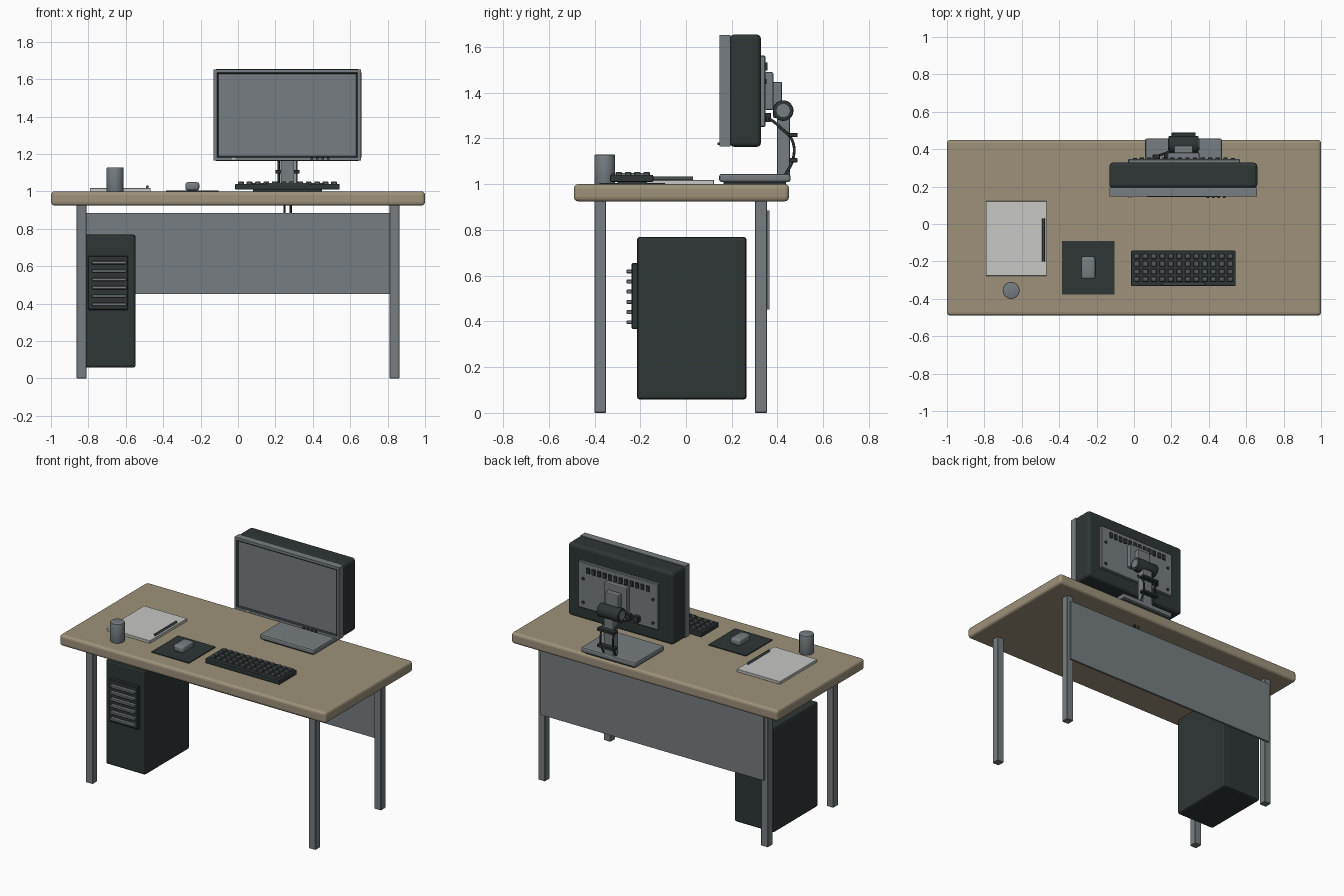
import bpy, bmesh
from mathutils import Matrix, Vector

if "Cube" in bpy.data.objects:
    bpy.data.objects.remove(bpy.data.objects["Cube"])


def material(name, r, g, b):
    m = bpy.data.materials.new(name)
    m.use_nodes = True
    m.diffuse_color = (r, g, b, 1)
    m.node_tree.nodes["Principled BSDF"].inputs["Base Color"].default_value = (r, g, b, 1)
    return m


WOOD = material("tan wood", 0.34, 0.285, 0.195)
GREY = material("steel grey", 0.18, 0.205, 0.22)
DARK = material("charcoal", 0.027, 0.037, 0.036)
KEY = material("key grey", 0.085, 0.1, 0.105)
PAPER = material("paper", 0.57, 0.57, 0.56)


def finish(name, bm, *mats):
    mesh = bpy.data.meshes.new(name)
    bm.to_mesh(mesh)
    bm.free()
    for m in mats:
        mesh.materials.append(m)
    ob = bpy.data.objects.new(name, mesh)
    bpy.context.scene.collection.objects.link(ob)
    return ob


def box_mesh(x, y, z, bevel=0, segments=2):
    """Box between (low, high) limits on each axis, with rounded edges."""
    bm = bmesh.new()
    lo, hi = Vector((x[0], y[0], z[0])), Vector((x[1], y[1], z[1]))
    size = hi - lo
    bmesh.ops.create_cube(bm, size=1, matrix=Matrix.Translation((lo + hi) / 2)
                          @ Matrix.Diagonal((*size, 1)))
    if bevel:
        bmesh.ops.bevel(bm, geom=bm.edges[:], offset=bevel, segments=segments,
                        profile=0.5, affect='EDGES')
    return bm


def box(name, x, y, z, mat, bevel=0, segments=2):
    return finish(name, box_mesh(x, y, z, bevel, segments), mat)


def smooth(ob):
    bpy.ops.object.select_all(action='DESELECT')
    ob.select_set(True)
    bpy.context.view_layer.objects.active = ob
    bpy.ops.object.shade_smooth_by_angle()


def cylinder(name, centre, radius, length, axis, mat, bevel=0, sides=32):
    bm = bmesh.new()
    turn = Vector((0, 0, 1)).rotation_difference(Vector(axis)).to_matrix().to_4x4()
    bmesh.ops.create_cone(bm, cap_ends=True, segments=sides, radius1=radius, radius2=radius,
                          depth=length, matrix=Matrix.Translation(centre) @ turn)
    if bevel:
        rims = [e for e in bm.edges if any(len(f.verts) > 4 for f in e.link_faces)]
        bmesh.ops.bevel(bm, geom=rims, offset=bevel, segments=2, profile=0.5, affect='EDGES')
    ob = finish(name, bm, mat)
    smooth(ob)
    return ob


def repeat(ob, count, step):
    mod = ob.modifiers.new("Repeat", 'ARRAY')
    mod.count = count
    mod.use_relative_offset = False
    mod.use_constant_offset = True
    mod.constant_offset_displace = step


def cable(name, points, radius):
    curve = bpy.data.curves.new(name, 'CURVE')
    curve.dimensions = '3D'
    curve.bevel_depth = radius
    curve.bevel_resolution = 2
    curve.use_fill_caps = True
    spline = curve.splines.new('BEZIER')
    spline.bezier_points.add(len(points) - 1)
    for p, co in zip(spline.bezier_points, points):
        p.co = co
        p.handle_left_type = p.handle_right_type = 'AUTO'
    curve.materials.append(DARK)
    ob = bpy.data.objects.new(name, curve)
    bpy.context.scene.collection.objects.link(ob)


# Desk
box("desk_top", (-1, 1), (-0.49, 0.45), (0.925, 1), WOOD, 0.018, 3)
for side, x in (("right", -0.837), ("left", 0.837)):
    for end, y in (("front", -0.375), ("back", 0.328)):
        box(f"{end}_{side}_leg", (x - 0.026, x + 0.026), (y - 0.026, y + 0.026),
            (0, 0.93), GREY, 0.003, 1)
box("modesty_panel", (-0.84, 0.84), (0.352, 0.366), (0.452, 0.885), GREY)

# Computer tower
box("tower_case", (-0.845, -0.547), (-0.215, 0.265), (0.058, 0.77), DARK, 0.014)
box("vent_panel", (-0.802, -0.587), (-0.238, -0.21), (0.367, 0.655), DARK, 0.004, 1)
fins = box("vent_fins", (-0.782, -0.597), (-0.26, -0.235), (0.388, 0.405), GREY, 0.003, 1)
repeat(fins, 6, (0, 0, 0.0445))

# Monitor front: bezel, dark rim and sunken screen
bm = box_mesh((-0.13, 0.657), (0.147, 0.195), (1.165, 1.653))
bm.normal_update()
screen = next(f for f in bm.faces if f.normal.y < -0.9)
bmesh.ops.inset_region(bm, faces=[screen], thickness=0.025)
rim = bmesh.ops.inset_region(bm, faces=[screen], thickness=0.011, depth=-0.009)["faces"]
for f in rim:
    f.material_index = 1
screen.material_index = 0
finish("monitor_front", bm, GREY, DARK)
box("monitor_shell", (-0.132, 0.659), (0.192, 0.328), (1.163, 1.655), DARK, 0.02, 3)
buttons = box("monitor_buttons", (0.388, 0.402), (0.138, 0.15), (1.171, 1.183), DARK)
repeat(buttons, 4, (0.0295, 0, 0))
box("power_light", (-0.031, -0.013), (0.142, 0.15), (1.172, 1.182), PAPER)

# Monitor back: plate, vent slots and screws
box("back_plate", (-0.032, 0.567), (0.32, 0.347), (1.25, 1.563), GREY, 0.004, 1)
slots = box("back_slots", (0.03, 0.053), (0.34, 0.356), (1.497, 1.533), DARK)
repeat(slots, 12, (0.0407, 0, 0))
for x in (0.005, 0.53):
    for z in (1.29, 1.45):
        cylinder("plate_screw", (x, 0.349, z), 0.011, 0.008, (0, 1, 0), DARK, sides=12)

# Monitor mount and stand
box("mount_plate", (0.18, 0.35), (0.345, 0.382), (1.325, 1.49), GREY, 0.006)
box("mount_block", (0.215, 0.315), (0.38, 0.42), (1.29, 1.447), GREY, 0.006)
cylinder("tilt_hinge", (0.265, 0.425, 1.322), 0.045, 0.16, (1, 0, 0), DARK, 0.005)
cylinder("hinge_cap", (0.265, 0.425, 1.322), 0.029, 0.168, (1, 0, 0), GREY)
box("stand_pole", (0.228, 0.302), (0.398, 0.455), (1.03, 1.32), GREY, 0.006)
box("stand_base", (0.06, 0.47), (0.145, 0.457), (1.01, 1.045), GREY, 0.01)
box("stand_foot", (0.08, 0.45), (0.165, 0.437), (0.998, 1.012), DARK)

# Cables, their plugs, clips and grommet
plugs = box("cable_plugs", (0.1, 0.14), (0.34, 0.372), (1.272, 1.312), DARK, 0.003, 1)
repeat(plugs, 2, (0.06, 0, 0))
for start, x in ((0.12, 0.218), (0.18, 0.312)):
    cable("monitor_cable", [(start, 0.36, 1.29), (x, 0.41, 1.25), (x, 0.465, 1.19),
                            (x, 0.468, 1.11), (x, 0.435, 1.04)], 0.006)
    cylinder("cable_end", (0.265 + (x - 0.265) * 0.35, 0.34, 0.91), 0.006, 0.05,
             (0, 0, 1), DARK, sides=12)
clips = box("cable_clips", (0.2, 0.33), (0.45, 0.488), (1.096, 1.114), DARK, 0.002, 1)
repeat(clips, 2, (0, 0, 0.11))

# Keyboard
box("keyboard_base", (0.08, 0.45), (-0.3, -0.17), (0.998, 1.014), DARK)
box("keyboard_body", (-0.015, 0.543), (-0.332, -0.143), (1.01, 1.041), DARK, 0.005)
keys = box("keys", (0.0, 0.031), (-0.308, -0.28), (1.035, 1.053), KEY, 0.003, 1)
repeat(keys, 12, (0.0453, 0, 0))
repeat(keys, 4, (0, 0.0407, 0))
box("space_bar", (0.15, 0.38), (-0.328, -0.314), (1.035, 1.046), KEY, 0.002, 1)

# Mouse and pad
box("mouse_pad", (-0.386, -0.104), (-0.378, -0.092), (0.999, 1.006), DARK)
mouse = box("mouse", (-0.282, -0.207), (-0.295, -0.174), (1.005, 1.05), GREY, 0.014, 3)
smooth(mouse)

# Notepad, pen and mug
box("notepad", (-0.792, -0.467), (-0.278, 0.123), (0.999, 1.018), PAPER, 0.002, 1)
cylinder("pen", (-0.485, -0.085, 1.025), 0.008, 0.23, (0, 1, 0), KEY, sides=12)
cylinder("mug", (-0.657, -0.355, 1.064), 0.045, 0.13, (0, 0, 1), GREY, 0.004)
